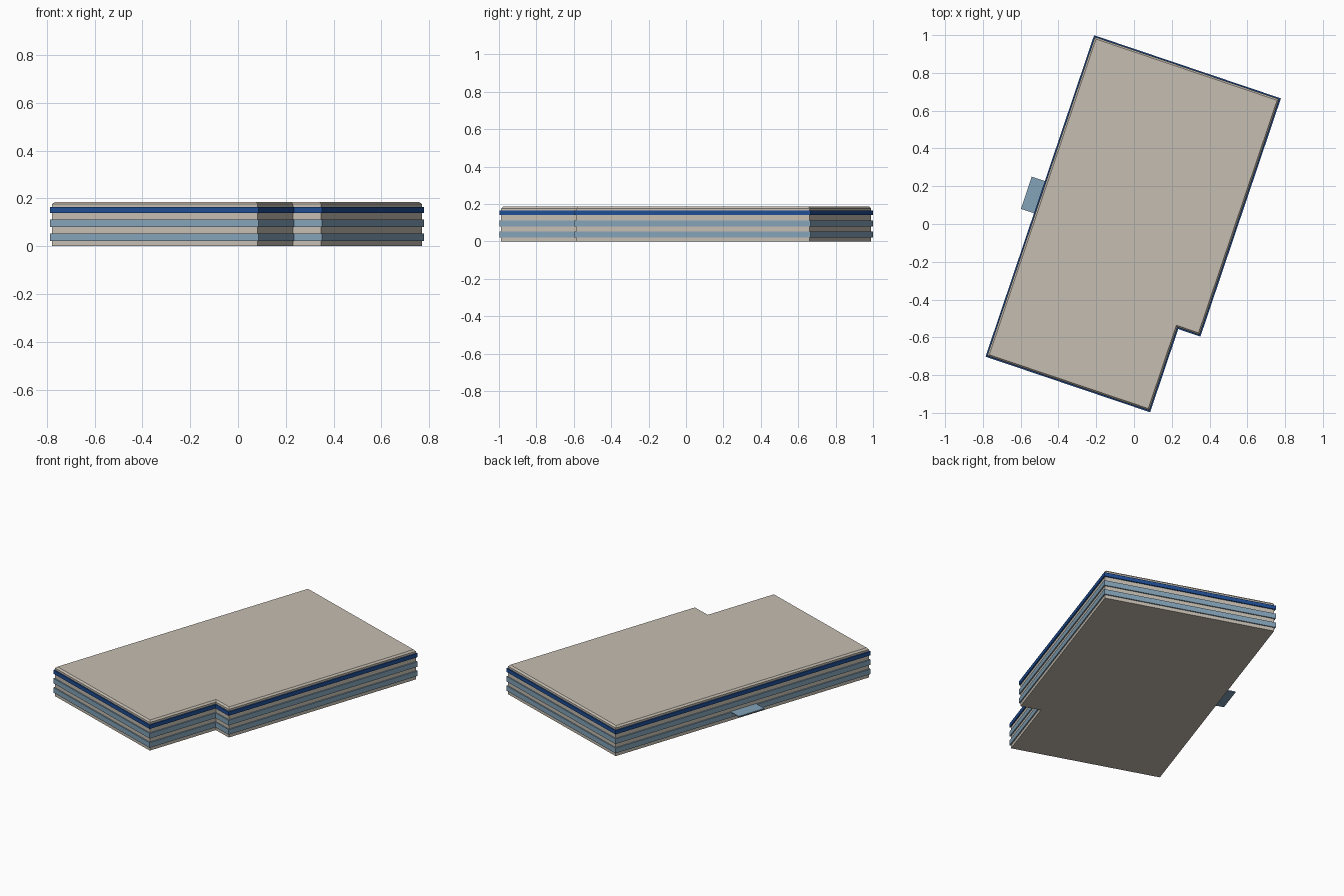
import bpy, bmesh, math
from mathutils import Matrix

cube = bpy.data.objects.get("Cube")
if cube:
    bpy.data.objects.remove(cube, do_unlink=True)

TURN = Matrix.Rotation(math.radians(-18.67), 4, 'Z')


def material(name, rgb):
    m = bpy.data.materials.new(name)
    m.use_nodes = True
    m.diffuse_color = (*rgb, 1)
    m.node_tree.nodes["Principled BSDF"].inputs["Base Color"].default_value = (*rgb, 1)
    return m


stone = material("warm stone", (0.56, 0.51, 0.44))
glass = material("pale blue glass", (0.23, 0.37, 0.49))
blue = material("deep blue trim", (0.014, 0.075, 0.30))

# Rectangular plan with one notched corner, counter-clockwise
PLAN = [(-0.52, -0.917), (0.40, -0.917), (0.40, -0.452),
        (0.524, -0.452), (0.524, 0.879), (-0.52, 0.879)]
CANOPY = [(-0.593, -0.116), (-0.50, -0.116), (-0.50, 0.064), (-0.593, 0.064)]


def inset(points, d):
    return [(x - math.copysign(d, x), y - math.copysign(d, y)) for x, y in points]


def stack(name, points, levels, mat):
    """Closed solid through rings given as (height, inset)."""
    bm = bmesh.new()
    rings = [[bm.verts.new((x, y, z)) for x, y in inset(points, d)] for z, d in levels]
    n = len(points)
    for low, high in zip(rings, rings[1:]):
        for i in range(n):
            j = (i + 1) % n
            bm.faces.new((low[i], low[j], high[j], high[i]))
    bm.faces.new(rings[0][::-1])
    bm.faces.new(rings[-1])
    bmesh.ops.transform(bm, matrix=TURN, verts=bm.verts)
    bmesh.ops.recalc_face_normals(bm, faces=bm.faces)
    mesh = bpy.data.meshes.new(name)
    bm.to_mesh(mesh)
    bm.free()
    mesh.materials.append(mat)
    obj = bpy.data.objects.new(name, mesh)
    bpy.context.collection.objects.link(obj)
    return obj


# Walls with a sloped roof edge
stack("walls_and_roof", PLAN, [(0, 0.007), (0.176, 0.007), (0.186, 0.016)], stone)

# Projecting window bands, one per floor
for floor, z in enumerate((0.022, 0.080), 1):
    stack(f"window_band_{floor}", PLAN, [(z, 0), (z + 0.032, 0)], glass)

# Coloured fascia under the roof
stack("fascia_band", PLAN, [(0.140, 0), (0.164, 0)], blue)

# Entrance canopy
stack("entrance_canopy", CANOPY, [(0.049, 0), (0.056, 0)], glass)
